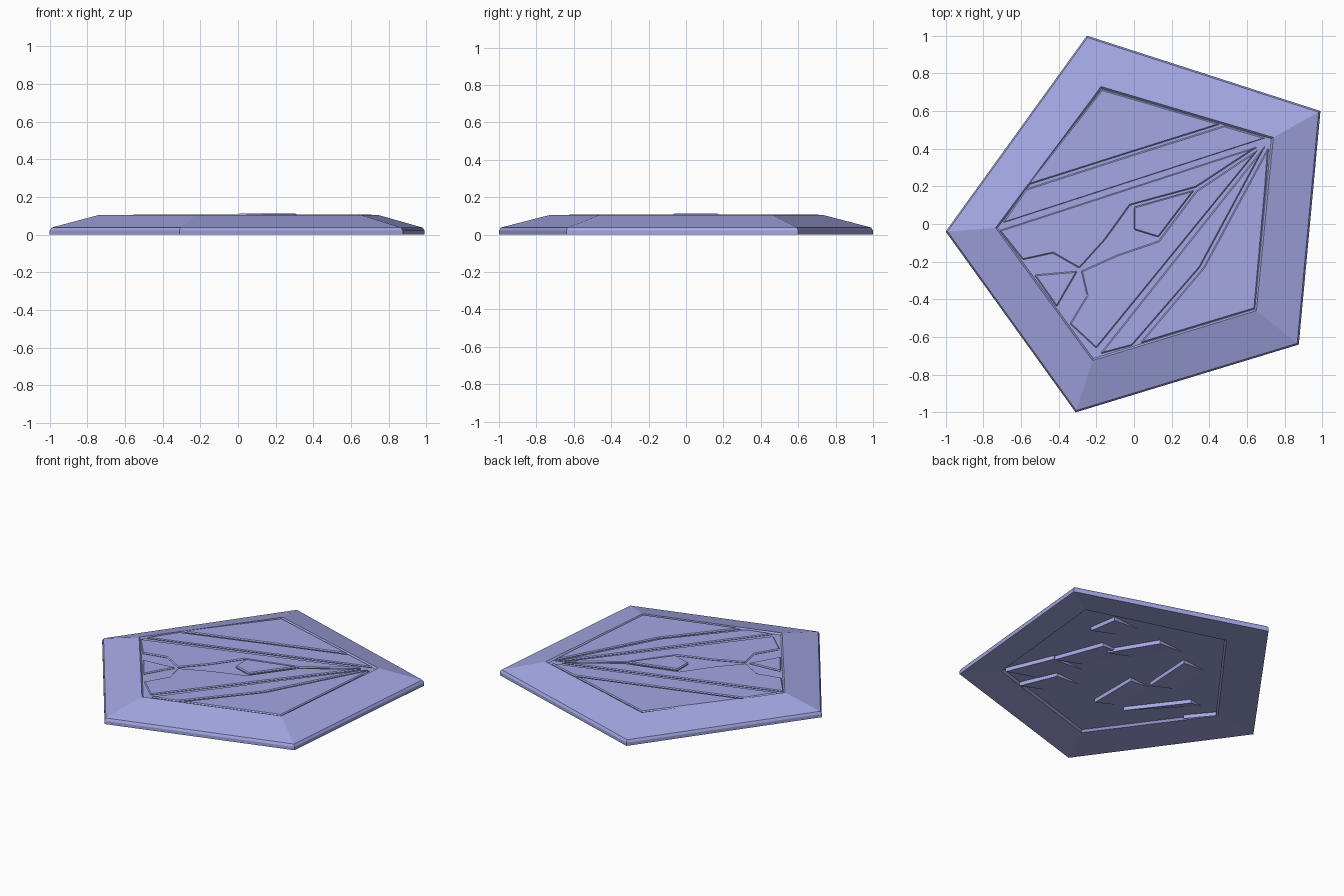
import bpy, bmesh

if "Cube" in bpy.data.objects:
    bpy.data.objects.remove(bpy.data.objects["Cube"])

OUTER = [(-.25, 1), (.99, .6), (.875, -.64), (-.31, -1), (-1, -.04)]
INNER = [(-.175, .73), (.74, .46), (.65, -.46), (-.22, -.725), (-.735, -.02)]

lavender = bpy.data.materials.new("lavender")
lavender.diffuse_color = (.37, .39, .77, 1)
lavender.use_nodes = True
lavender.node_tree.nodes["Principled BSDF"].inputs["Base Color"].default_value = lavender.diffuse_color


def finish(name, bm):
    bmesh.ops.recalc_face_normals(bm, faces=bm.faces)
    mesh = bpy.data.meshes.new(name)
    bm.to_mesh(mesh)
    bm.free()
    mesh.materials.append(lavender)
    obj = bpy.data.objects.new(name, mesh)
    bpy.context.collection.objects.link(obj)
    return obj


def loft(name, rings):
    """Join equal-length point rings into a closed solid."""
    bm = bmesh.new()
    vs = [[bm.verts.new(p) for p in r] for r in rings]
    n = len(vs[0])
    for a, b in zip(vs, vs[1:]):
        for i in range(n):
            j = (i + 1) % n
            bm.faces.new((a[i], a[j], b[j], b[i]))
    caps = [bm.faces.new(vs[0]), bm.faces.new(vs[-1])]
    bmesh.ops.triangulate(bm, faces=[f for f in caps if len(f.verts) > 4])
    return finish(name, bm)


def ring(pts, z, s=1, dx=0, dy=0):
    return [(x * s + dx, y * s + dy, z) for x, y in pts]


def plate(name, pts, base, heights):
    """Thin plate; heights is one level or one level per corner."""
    if not isinstance(heights, (list, tuple)):
        heights = [heights] * len(pts)
    return loft(name, [ring(pts, base), [(x, y, h) for (x, y), h in zip(pts, heights)]])


# Slab body: hollowed underside, low rim, slope, shallow top tray
loft("slab_body", [
    ring(INNER, .032, .98, .03, -.01), ring(INNER, .018, 1, .03, -.01), ring(OUTER, 0),
    ring(OUTER, .022), ring(OUTER, .038, .99), ring(INNER, .106), ring(INNER, .095, .985)])

# Broken panels on the top, with chipped (bevelled) edges
TOP = [
    ("upper_panel", [(-.17, .715), (.46, .53), (-.05, .37), (-.57, .205)], .107),
    ("long_panel", [(-.575, .185), (-.05, .355), (.48, .522), (.70, .458), (-.70, .005)], .106),
    ("middle_panel", [(-.715, -.035), (.66, .412), (.33, .195), (-.02, .1), (-.15, -.08),
                      (-.29, -.235), (-.43, -.155), (-.59, -.19)], .105),
    ("lower_panel", [(.66, .395), (-.20, -.66), (-.34, -.53), (-.25, -.38), (-.28, -.25),
                     (-.09, -.165), (.13, -.09), (.33, .175)], .105),
    ("wedge_panel", [(-.53, -.27), (-.3, -.25), (-.41, -.44)], .105),
    ("diagonal_panel", [(-.18, -.69), (-.01, -.645), (.35, -.23), (.70, .42)], .105),
    ("side_panel", [(.715, .41), (.70, .2), (.642, -.45), (.03, -.635), (.37, -.23)], .107),
    ("centre_panel", [(0, .09), (.32, .18), (.13, -.07), (0, -.03)], .112),
]
for name, pts, top in TOP:
    obj = plate(name, pts, .093, top)
    bevel = obj.modifiers.new("chipped_edge", 'BEVEL')
    bevel.width = .006
    bevel.segments = 1
    bevel.limit_method = 'ANGLE'

# Tilted flakes on the underside: tall along one edge, fading into the hollow
FLAKES = [
    ((.67, -.44), (.54, -.13), .24), ((.53, -.13), (.41, .19), .22),
    ((.34, .14), (.16, .44), .2), ((.49, -.52), (.39, -.28), .2),
    ((0, -.38), (0, -.03), .16), ((-.13, 0), (-.11, .35), .18),
    ((-.2, -.34), (-.46, 0), .1), ((.59, .29), (.56, .48), .2),
    ((-.55, -.18), (-.68, -.02), .03),
]
for i, ((x1, y1), (x2, y2), w) in enumerate(FLAKES):
    pts = [(x1, y1), (x2, y2), (x2 - w, y2 - .02), (x1 - w, y1 + .04)]
    plate(f"underside_flake_{i + 1}", pts, .036, [.006, .006, .031, .031])
